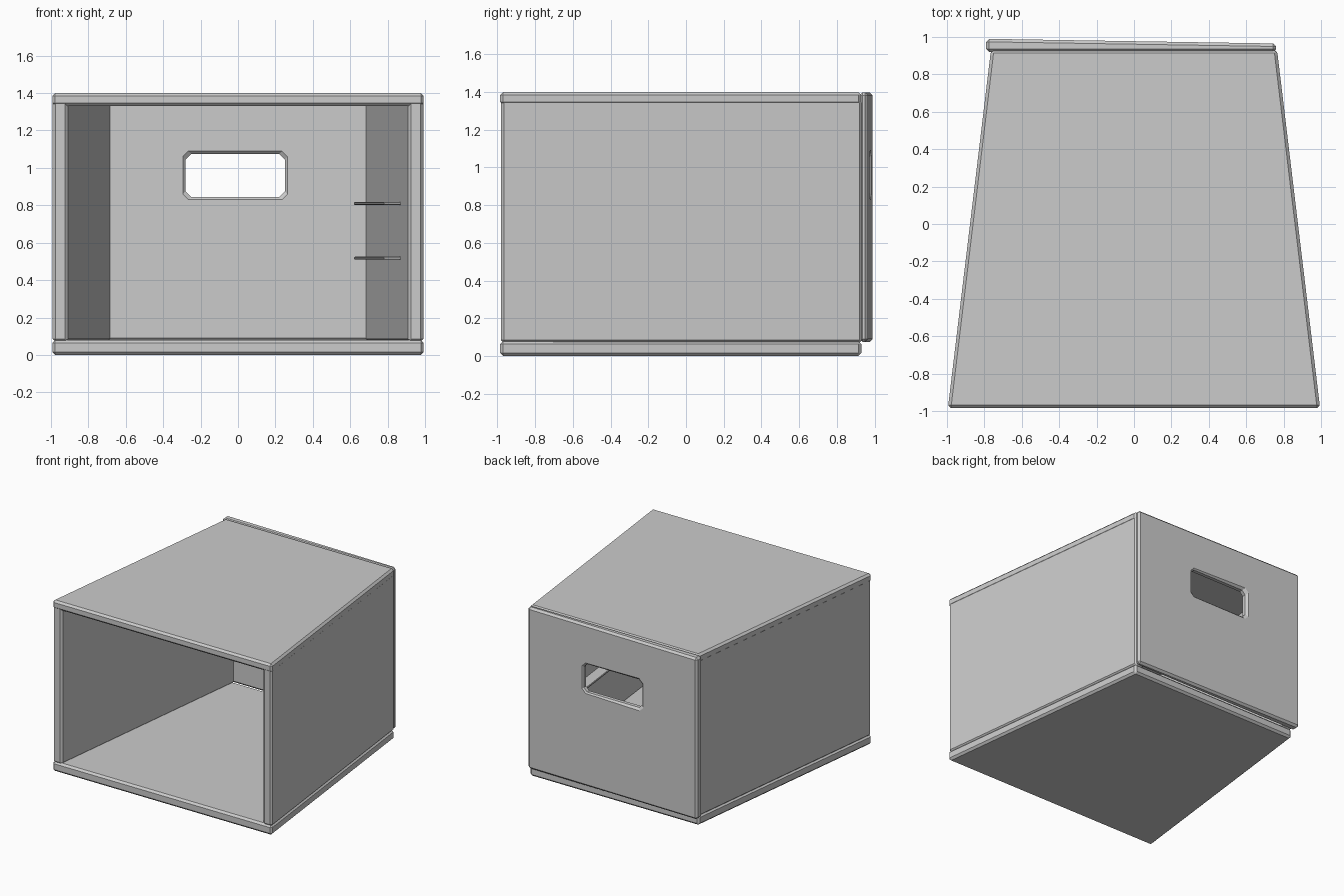
import bpy, bmesh

if "Cube" in bpy.data.objects:
    bpy.data.objects.remove(bpy.data.objects["Cube"])


def make_object(name, bm):
    bmesh.ops.recalc_face_normals(bm, faces=bm.faces)
    mesh = bpy.data.meshes.new(name)
    bm.to_mesh(mesh)
    bm.free()
    obj = bpy.data.objects.new(name, mesh)
    bpy.context.collection.objects.link(obj)
    return obj


def panel(name, outline, z0, z1, chamfer=0.016):
    """Flat board: plan outline extruded from z0 to z1, all edges chamfered."""
    bm = bmesh.new()
    low = [bm.verts.new((x, y, z0)) for x, y in outline]
    high = [bm.verts.new((x, y, z1)) for x, y in outline]
    bm.faces.new(low)
    bm.faces.new(high)
    n = len(outline)
    for i in range(n):
        j = (i + 1) % n
        bm.faces.new((low[i], low[j], high[j], high[i]))
    bmesh.ops.recalc_face_normals(bm, faces=bm.faces)
    if chamfer:
        bmesh.ops.bevel(bm, geom=bm.edges[:], offset=chamfer, segments=1,
                        affect='EDGES', profile=0.5)
    return make_object(name, bm)


# Floor and roof boards, tapering to the back
plan = [(-0.995, -0.985), (0.995, -0.985), (0.765, 0.93), (-0.765, 0.93)]
panel("floor_panel", plan, 0.0, 0.08)
panel("roof_panel", plan, 1.33, 1.40)

# Angled side boards
for name, s in (("left_wall", -1), ("right_wall", 1)):
    panel(name, [(s * 0.993, -0.982), (s * 0.91, -0.982),
                 (s * 0.682, 0.935), (s * 0.763, 0.935)], 0.07, 1.36)

# Back board, slightly thicker on the left
back = panel("back_panel", [(-0.79, 0.92), (0.76, 0.92),
                            (0.76, 0.965), (-0.79, 0.99)], 0.075, 1.398)

# Handle cutter: clipped-corner window flaring at both faces
bm = bmesh.new()
rings = []
for y, g in ((0.90, 0.035), (0.935, 0), (0.964, 0), (1.0, 0.036)):
    x0, x1, z0, z1, c = -0.28 - g, 0.25 + g, 0.845 - g, 1.075 + g, 0.03
    corners = [(x0 + c, z0), (x1 - c, z0), (x1, z0 + c), (x1, z1 - c),
               (x1 - c, z1), (x0 + c, z1), (x0, z1 - c), (x0, z0 + c)]
    rings.append([bm.verts.new((x, y, z)) for x, z in corners])
bm.faces.new(rings[0])
bm.faces.new(rings[-1])
for a, b in zip(rings, rings[1:]):
    for i in range(8):
        j = (i + 1) % 8
        bm.faces.new((a[i], a[j], b[j], b[i]))
cutter = make_object("handle_cutter", bm)
cutter.hide_render = True
mod = back.modifiers.new("handle_hole", 'BOOLEAN')
mod.object = cutter
mod.operation = 'DIFFERENCE'
mod.solver = 'EXACT'
bpy.context.view_layer.objects.active = back
bpy.ops.object.modifier_apply(modifier=mod.name)
bpy.data.objects.remove(cutter)

# Thin shelf rails on the inside of the right wall
for name, z in (("lower_rail", 0.517), ("upper_rail", 0.81)):
    panel(name, [(0.78, -0.64), (0.872, -0.63), (0.715, 0.70), (0.62, 0.69)],
          z - 0.008, z + 0.008, 0.004)
